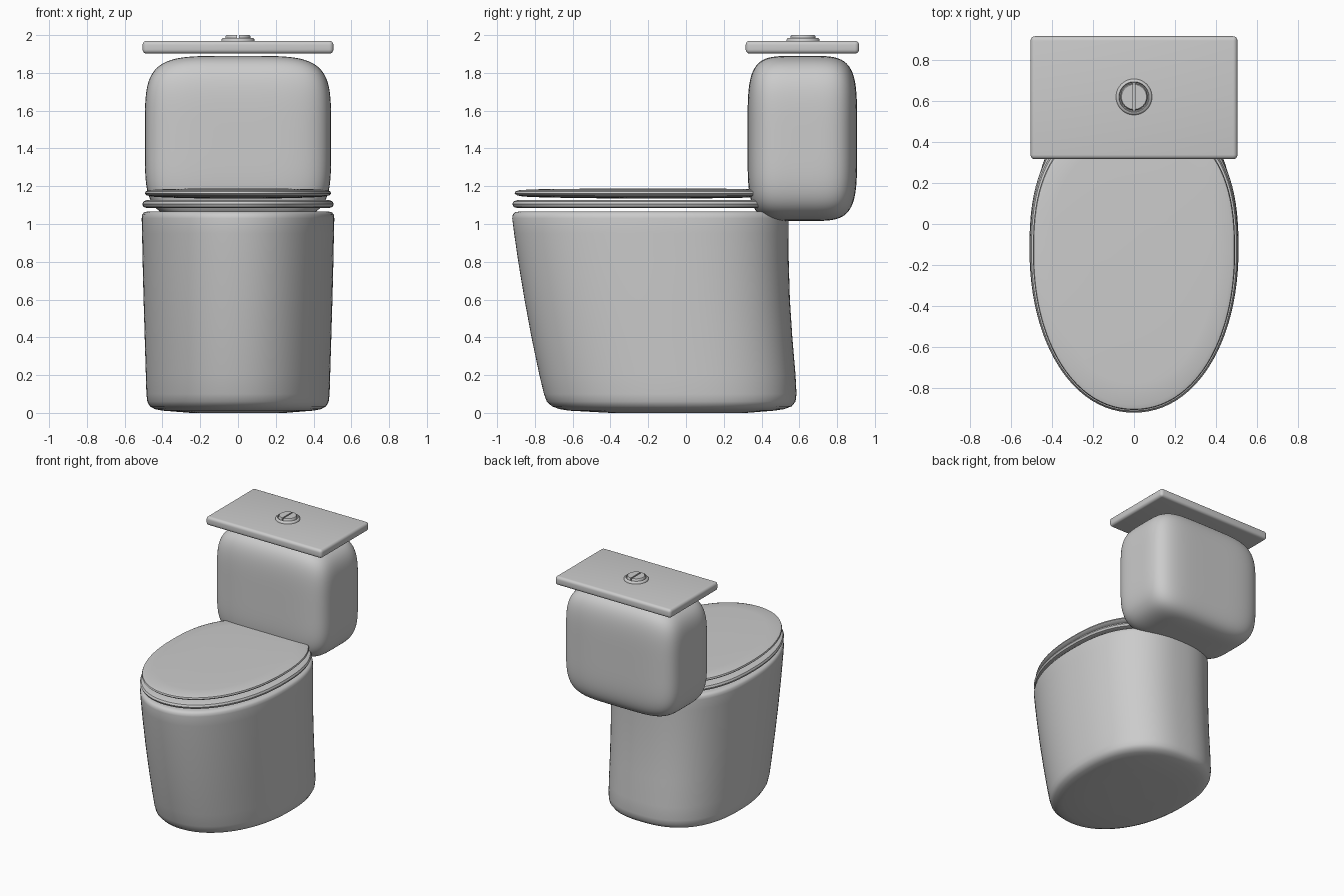
import bpy, bmesh, math

if "Cube" in bpy.data.objects:
    bpy.data.objects.remove(bpy.data.objects["Cube"])

SEG = 96


def finish(name, bm, angle=40):
    bmesh.ops.recalc_face_normals(bm, faces=bm.faces[:])
    me = bpy.data.meshes.new(name)
    bm.to_mesh(me)
    bm.free()
    ob = bpy.data.objects.new(name, me)
    bpy.context.collection.objects.link(ob)
    bpy.ops.object.select_all(action='DESELECT')
    ob.select_set(True)
    bpy.context.view_layer.objects.active = ob
    bpy.ops.object.shade_smooth_by_angle(angle=math.radians(angle))
    return ob


def egg(z, front, back, half):
    """Egg-shaped section: rounder front, squarer back."""
    mid = front + 0.546 * (back - front)
    pts = []
    for i in range(SEG):
        a = 2 * math.pi * i / SEG
        c, s = math.cos(a), math.sin(a)
        n, reach = (2.5, back - mid) if s > 0 else (2.1, mid - front)
        pts.append((math.copysign(half * abs(c) ** (2 / n), c),
                    mid + math.copysign(reach * abs(s) ** (2 / n), s), z))
    return pts


def disc(z, r, cx=0.0, cy=0.62, n=48):
    return [(cx + r * math.cos(2 * math.pi * i / n),
             cy + r * math.sin(2 * math.pi * i / n), z) for i in range(n)]


def half_disc(z, r, side, gap=0.005, cy=0.62, n=24):
    lim = math.acos(gap / r)
    return [(side * r * math.cos(t), cy + r * math.sin(t), z)
            for t in (-lim + 2 * lim * i / n for i in range(n + 1))]


def loft(name, rings, closed=False):
    bm = bmesh.new()
    rows = [[bm.verts.new(p) for p in ring] for ring in rings]
    pairs = list(zip(rows, rows[1:]))
    if closed:
        pairs.append((rows[-1], rows[0]))
    for a, b in pairs:
        for i in range(len(a)):
            j = (i + 1) % len(a)
            bm.faces.new((a[i], a[j], b[j], b[i]))
    if not closed:
        bm.faces.new(rows[0])
        bm.faces.new(rows[-1])
    return finish(name, bm)


# Pedestal and basin: outer wall (z, front, back, half width), rim, inner bowl
wall = [(0.0, -0.40, 0.32, 0.25), (0.012, -0.62, 0.47, 0.40), (0.02, -0.67, 0.52, 0.44),
        (0.035, -0.71, 0.56, 0.467), (0.06, -0.737, 0.58, 0.48), (0.1, -0.752, 0.585, 0.485),
        (0.2, -0.776, 0.58, 0.488), (0.4, -0.818, 0.563, 0.494), (0.6, -0.855, 0.55, 0.50),
        (0.8, -0.888, 0.544, 0.505), (0.95, -0.91, 0.543, 0.508), (1.03, -0.92, 0.543, 0.51),
        (1.05, -0.917, 0.541, 0.507), (1.062, -0.905, 0.53, 0.497), (1.066, -0.885, 0.512, 0.48)]
basin = [(1.066, -0.72, 0.30, 0.34), (1.055, -0.70, 0.28, 0.32), (0.9, -0.67, 0.24, 0.30),
         (0.7, -0.54, 0.16, 0.23), (0.55, -0.35, 0.05, 0.13)]
loft("bowl", [egg(*r) for r in wall + basin])

# Seat ring with rounded edges
seat = [(1.085, -0.895, 0.50, 0.485), (1.09, -0.912, 0.517, 0.50), (1.105, -0.92, 0.525, 0.507),
        (1.12, -0.912, 0.517, 0.50), (1.126, -0.895, 0.50, 0.485),
        (1.126, -0.70, 0.30, 0.325), (1.105, -0.68, 0.28, 0.305), (1.085, -0.70, 0.30, 0.325)]
loft("seat", [egg(*r) for r in seat], closed=True)

# Seat lid: thin, slightly domed on both sides
lid = [(1.136, -0.45, 0.12, 0.22), (1.140, -0.74, 0.36, 0.38), (1.145, -0.86, 0.46, 0.455),
       (1.152, -0.895, 0.49, 0.483), (1.162, -0.907, 0.505, 0.493), (1.173, -0.903, 0.50, 0.489),
       (1.18, -0.88, 0.48, 0.47), (1.184, -0.78, 0.39, 0.40), (1.188, -0.45, 0.12, 0.22)]
loft("seat_lid", [egg(*r) for r in lid])

# Tank: softly rounded box
bm = bmesh.new()
bmesh.ops.create_cube(bm, size=2)
bmesh.ops.subdivide_edges(bm, edges=bm.edges[:], cuts=31, use_grid_fill=True)
for v in bm.verts:
    p = 4.7
    v.co /= sum(abs(c) ** p for c in v.co) ** (1 / p)
    v.co.x, v.co.y, v.co.z = v.co.x * 0.493, 0.616 + v.co.y * 0.29, 1.453 + v.co.z * 0.437
finish("tank", bm)

# Tank cover: flat slab with rounded edges
bm = bmesh.new()
bmesh.ops.create_cube(bm, size=1)
for v in bm.verts:
    v.co.x, v.co.y, v.co.z = v.co.x * 1.01, 0.616 + v.co.y * 0.6, 1.936 + v.co.z * 0.068
bmesh.ops.bevel(bm, geom=bm.edges[:], offset=0.022, segments=5, profile=0.5, affect='EDGES')
finish("tank_cover", bm)

# Flush button: collar and two half discs
loft("button_collar", [disc(1.96, 0.088), disc(1.976, 0.088), disc(1.984, 0.082), disc(1.986, 0.074),
                       disc(1.978, 0.070)])
for side, label in ((-1, "left"), (1, "right")):
    loft("button_" + label, [half_disc(1.965, 0.066, side), half_disc(1.994, 0.066, side),
                             half_disc(2.0, 0.061, side)])
